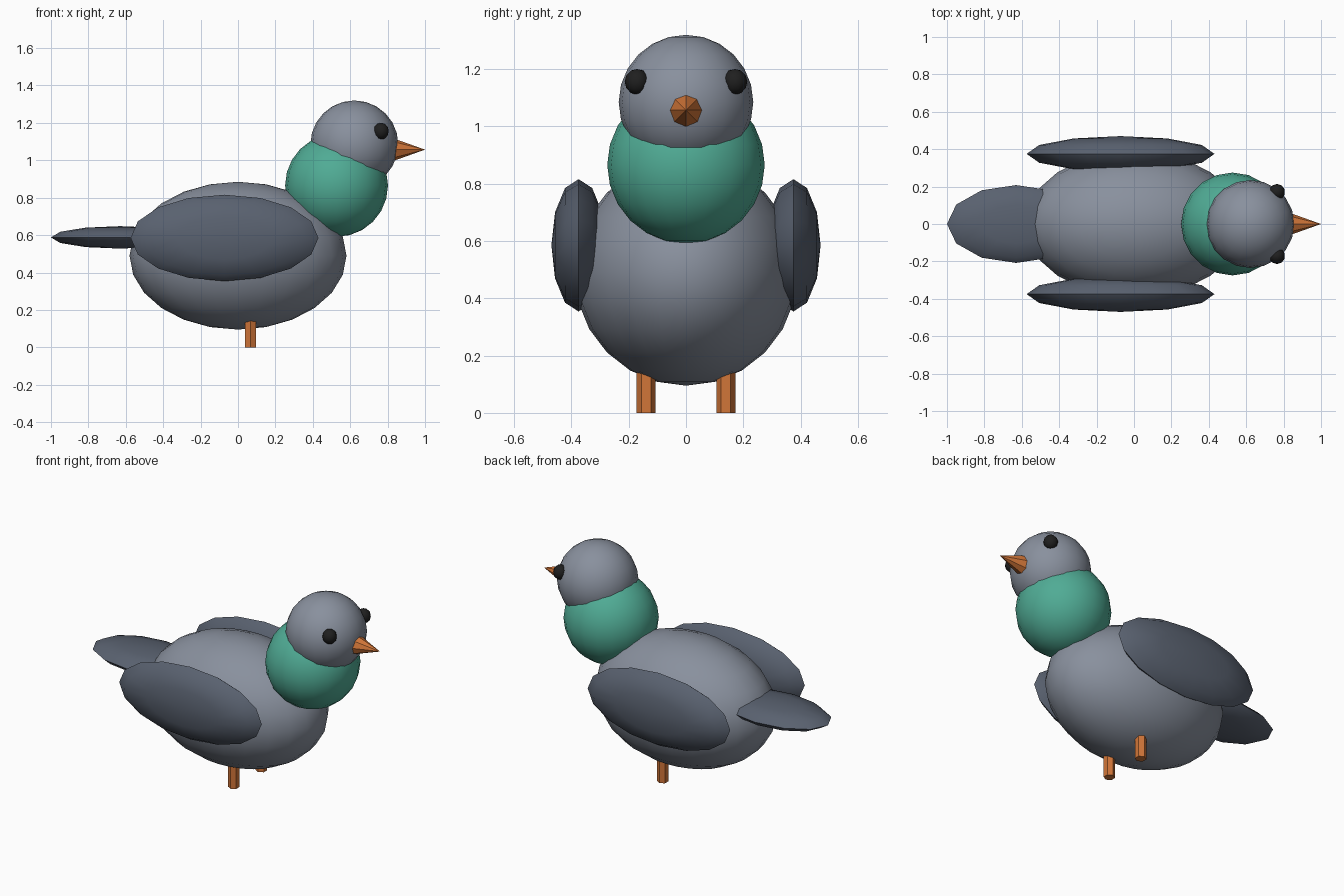
import bpy
import math

if "Cube" in bpy.data.objects:
    bpy.data.objects.remove(bpy.data.objects["Cube"])


def material(name, color):
    m = bpy.data.materials.new(name)
    m.diffuse_color = (*color, 1.0)
    m.use_nodes = True
    m.node_tree.nodes["Principled BSDF"].inputs["Base Color"].default_value = m.diffuse_color
    return m


GREY = material("light_grey", (0.25, 0.28, 0.34))
SLATE = material("slate_grey", (0.10, 0.12, 0.16))
GREEN = material("neck_green", (0.08, 0.41, 0.30))
ORANGE = material("orange", (0.64, 0.18, 0.04))
BLACK = material("black", (0.014, 0.014, 0.014))


def finish(name, mat):
    ob = bpy.context.object
    ob.name = name
    ob.data.materials.append(mat)
    bpy.ops.object.transform_apply(location=False, rotation=True, scale=True)
    bpy.ops.object.shade_smooth_by_angle(angle=math.radians(35))
    return ob


def ellipsoid(name, mat, center, radii, segments=16, rings=12, poles_on_y=False):
    """Ellipsoid with radii along x, y, z; poles on z unless poles_on_y."""
    rx, ry, rz = radii
    bpy.ops.mesh.primitive_uv_sphere_add(segments=segments, ring_count=rings, radius=1, location=center)
    ob = bpy.context.object
    if poles_on_y:
        ob.scale = (rx, rz, ry)
        ob.rotation_euler.x = math.pi / 2
    else:
        ob.scale = radii
    return finish(name, mat)


# Body, neck and head
ellipsoid("body", GREY, (0, 0, 0.49), (0.58, 0.39, 0.395), 24, 12)
ellipsoid("neck", GREEN, (0.527, 0, 0.866), (0.275, 0.275, 0.275), 20, 12)
ellipsoid("head", GREY, (0.622, 0, 1.085), (0.235, 0.235, 0.235), 20, 12)

# Flat tail fan
ellipsoid("tail", SLATE, (-0.63, 0, 0.588), (0.37, 0.208, 0.06), 12, 6)

# Beak
bpy.ops.mesh.primitive_cone_add(vertices=8, radius1=0.057, radius2=0, depth=0.16,
                                location=(0.92, 0, 1.057), rotation=(0, math.pi / 2, 0))
finish("beak", ORANGE)

# Paired wings, eyes and legs
for side, s in (("right", -1), ("left", 1)):
    ellipsoid(side + "_wing", SLATE, (-0.072, s * 0.375, 0.585), (0.502, 0.095, 0.231), 16, 6, True)
    ellipsoid(side + "_eye", BLACK, (0.765, s * 0.171, 1.156), (0.043, 0.043, 0.045), 10, 6)
    bpy.ops.mesh.primitive_cylinder_add(vertices=6, radius=0.033, depth=0.2,
                                        location=(0.067, s * 0.139, 0.1))
    finish(side + "_leg", ORANGE)
